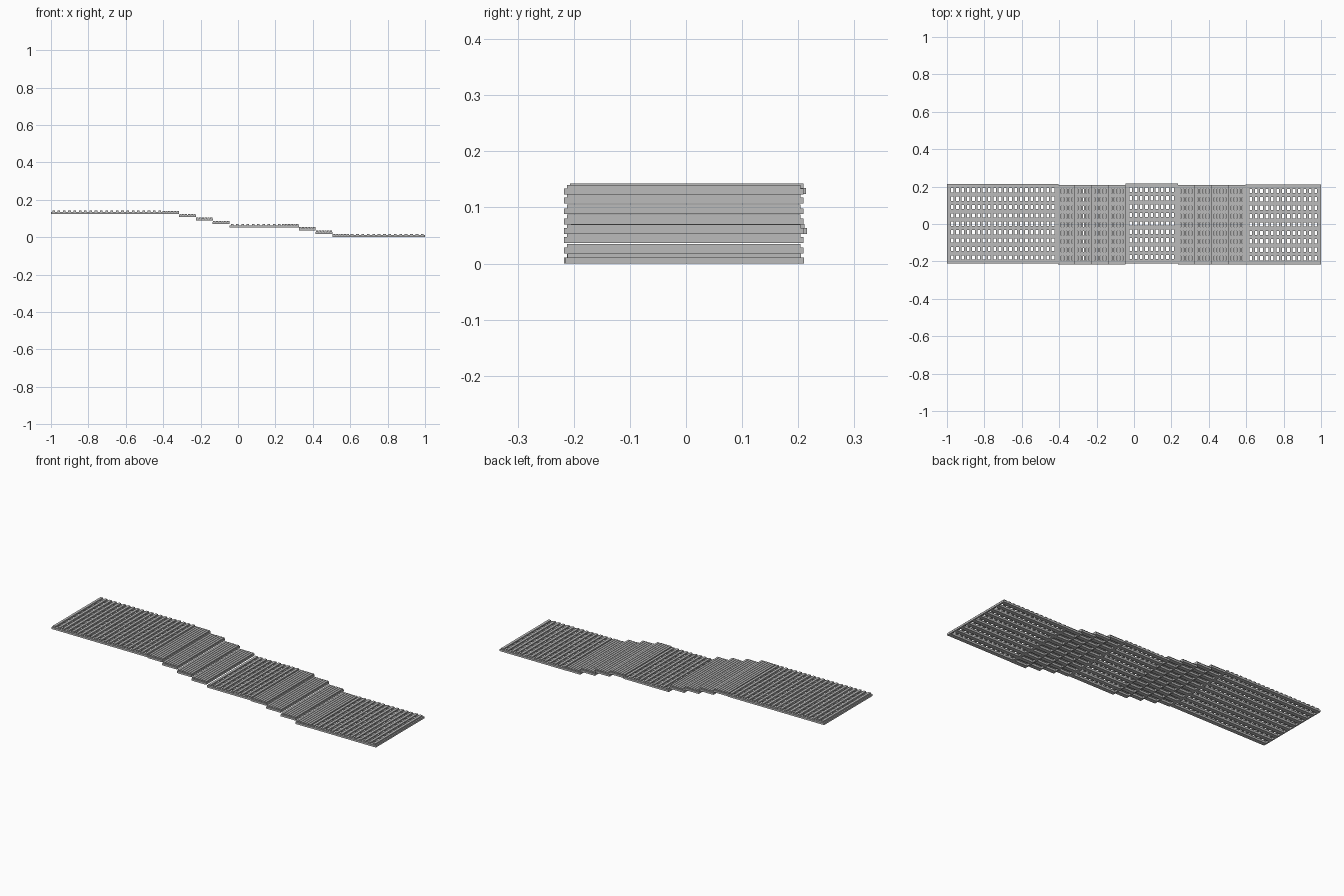
import bpy
import bmesh
from mathutils import Matrix, Vector

cube = bpy.data.objects.get("Cube")
if cube:
    bpy.data.objects.remove(cube)

grey = bpy.data.materials.new("weathered grey")
grey.use_nodes = True
colour = (0.5, 0.5, 0.5, 1)
grey.diffuse_color = colour
grey.node_tree.nodes["Principled BSDF"].inputs["Base Color"].default_value = colour

RAIL_H = 0.0105
RAIL_W = 0.022
RAILS = 10
HALF_W = 0.213
INSET = 0.005


def add_box(bm, x0, x1, y0, y1, z0, z1):
    centre = Vector((x0 + x1, y0 + y1, z0 + z1)) / 2
    size = Matrix.Diagonal((x1 - x0, y1 - y0, z1 - z0, 1))
    bmesh.ops.create_cube(bm, size=1, matrix=Matrix.Translation(centre) @ size)


def finish(bm, name):
    mesh = bpy.data.meshes.new(name)
    bm.to_mesh(mesh)
    bm.free()
    mesh.materials.append(grey)
    bpy.context.collection.objects.link(bpy.data.objects.new(name, mesh))


def section(name, x0, x1, z, y_mid, slats, fill, slat_h):
    """One slatted deck: lengthwise rails, end rails and cross slats."""
    y0, y1 = y_mid - HALF_W, y_mid + HALF_W
    top = z + RAIL_H

    # lengthwise rails
    bm = bmesh.new()
    step = (2 * HALF_W - RAIL_W) / (RAILS - 1)
    for i in range(RAILS):
        y = y0 + i * step
        add_box(bm, x0, x1, y, y + RAIL_W, z, top)
    # end rails closing the gaps
    end_w = 0.008
    for x in (x0, x1 - end_w):
        for i in range(RAILS - 1):
            y = y0 + i * step
            add_box(bm, x, x + end_w, y + RAIL_W, y + step, z, top)
    finish(bm, name + "_rails")

    # cross slats
    bm = bmesh.new()
    pitch = (x1 - x0) / slats
    for i in range(slats):
        x = x0 + (i + 0.5) * pitch
        half = pitch * fill / 2
        add_box(bm, x - half, x + half, y0 + INSET, y1 - INSET, top, top + slat_h)
    finish(bm, name + "_slats")


# three landings
section("upper_landing", -1.0, -0.405, 0.124, 0.001, 21, 0.5, 0.008)
section("middle_landing", -0.045, 0.235, 0.053, 0.003, 10, 0.5, 0.007)
section("lower_landing", 0.595, 1.0, 0.0, -0.003, 14, 0.5, 0.007)

# two flights of four treads
TREAD = 0.09
flights = {
    "upper_tread": (-0.405, (0.123, 0.107, 0.088, 0.070)),
    "lower_tread": (0.235, (0.053, 0.037, 0.018, 0.0)),
}
for name, (start, heights) in flights.items():
    for i, z in enumerate(heights):
        x = start + i * TREAD
        section(f"{name}_{i + 1}", x, x + TREAD, z, -0.004, 6, 0.82, 0.0065)
